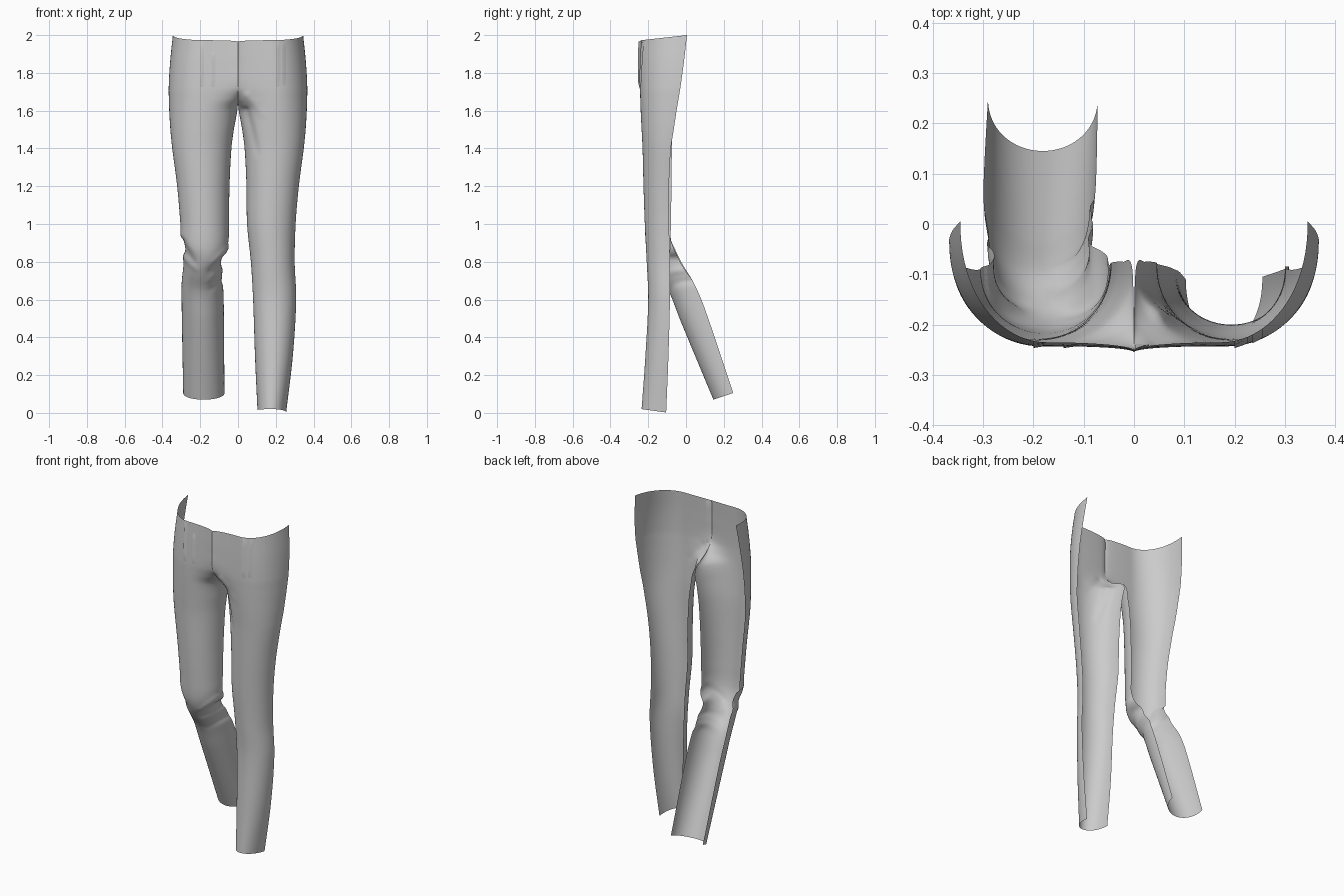
import bpy, bmesh, math
from mathutils import Vector

if "Cube" in bpy.data.objects:
    bpy.data.objects.remove(bpy.data.objects["Cube"])

COLS, STEPS = 40, 9

# Rows: outer seam (x, y, z), front ridge (y, z), inner seam (x, y, z)
def level(z, xo, xi, yo, yf, yi):
    return (xo, yo, z, yf, z, xi, yi, z)

UPPER = [
    (.345, .005, 2.0, -.235, 1.973, 0, -.252, 1.965),
    level(1.85, .360, 0, -.012, -.240, -.254),
    level(1.72, .367, 0, -.030, -.243, -.246),
    level(1.66, .366, 0, -.040, -.242, -.190),
    level(1.60, .364, .004, -.050, -.240, -.085),
    level(1.50, .358, .022, -.065, -.235, -.075),
    level(1.40, .348, .035, -.080, -.230, -.075),
    level(1.20, .322, .045, -.090, -.225, -.077),
    level(1.00, .305, .048, -.090, -.218, -.080),
]
STRAIGHT = UPPER + [
    level(.80, .300, .068, -.085, -.208, -.085),
    level(.60, .308, .080, -.085, -.200, -.090),
    level(.30, .290, .090, -.093, -.215, -.095),
    (.255, -.105, .002, -.235, .02, .103, -.110, .015),
]
BENT = UPPER + [
    (.303, -.085, .93, -.210, .87, .050, -.080, .92),
    (.285, -.060, .87, -.190, .80, .065, -.060, .86),
    (.288, -.020, .79, -.150, .73, .088, -.020, .78),
    (.298, .040, .69, -.090, .64, .080, .040, .69),
    (.298, .100, .55, -.030, .49, .075, .100, .55),
    (.290, .250, .105, .145, .07, .072, .250, .105),
]


def row_at(rows, s):
    """Smooth interpolation between rows; s counts rows from the waist."""
    knots = [0]
    for a, b in zip(rows, rows[1:]):
        knots.append(knots[-1] + math.hypot(a[3] - b[3], a[4] - b[4]))
    n = len(rows) - 1
    i = min(int(s), n - 1)
    t = s - i

    def slope(k, c):
        a, b = max(k - 1, 0), min(k + 1, n)
        return (rows[b][c] - rows[a][c]) / (knots[b] - knots[a])
    h = knots[i + 1] - knots[i]
    return [(2*t**3 - 3*t*t + 1) * rows[i][c] + (t**3 - 2*t*t + t) * h * slope(i, c)
            + (3*t*t - 2*t**3) * rows[i + 1][c] + (t**3 - t*t) * h * slope(i + 1, c)
            for c in range(8)]


def shell_point(rows, s, u, side):
    """Point on the half tube; u runs 0 (outer seam) to 1 (inner seam)."""
    xo, yo, zo, yf, zf, xi, yi, zi = row_at(rows, s)
    xi = max(xi, 0)
    f = max(math.sin(math.pi * u), 0) ** .93
    x = (xo + xi) / 2 + (xo - xi) / 2 * math.cos(math.pi * u)
    ye, ze = (yo, zo) if u < .5 else (yi, zi)
    return Vector((side * x, ye + (yf - ye) * f, ze + (zf - ze) * f))


def add_grid(bm, pts, flip):
    grid = [[bm.verts.new(p) for p in row] for row in pts]
    for a, b in zip(grid, grid[1:]):
        for j in range(len(a) - 1):
            quad = [a[j], b[j], b[j + 1], a[j + 1]]
            bm.faces.new(quad[::-1] if flip else quad)


def finish(bm, name):
    mesh = bpy.data.meshes.new(name)
    bm.to_mesh(mesh)
    bm.free()
    mesh.polygons.foreach_set("use_smooth", [True] * len(mesh.polygons))
    obj = bpy.data.objects.new(name, mesh)
    bpy.context.collection.objects.link(obj)
    return obj


# Front trouser shell: straight leg on +x, bent leg on -x
bm = bmesh.new()
for rows, side in ((STRAIGHT, 1), (BENT, -1)):
    total = (len(rows) - 1) * STEPS
    add_grid(bm, [[shell_point(rows, i / STEPS, j / COLS, side) for j in range(COLS + 1)]
                  for i in range(total + 1)], side > 0)
bmesh.ops.remove_doubles(bm, verts=bm.verts, dist=.0004)

# Cloth folds: x, z start, x, z end, width, depth along the normal
FOLDS = [
    (.04, 1.60, .10, 1.38, .018, -.012), (.05, 1.68, .13, 1.58, .02, .006),
    (-.30, .91, -.24, .80, .016, -.012), (-.30, .84, -.22, .76, .016, .008),
    (-.05, .88, -.13, .80, .014, .010), (-.07, .82, -.15, .75, .014, -.010),
    (-.08, .76, -.16, .70, .014, .008), (-.08, .70, -.15, .65, .014, -.007),
]
bm.normal_update()
moves = []
for v in bm.verts:
    d = 0
    p = Vector((v.co.x, v.co.z))
    for ax, az, bx, bz, w, depth in FOLDS:
        a, ab = Vector((ax, az)), Vector((bx - ax, bz - az))
        t = min(max((p - a).dot(ab) / ab.length_squared, 0), 1)
        d += depth * (1 - .7 * t) * math.exp(-((p - a - ab * t).length / w) ** 2)
    moves.append((v, v.normal * d))
for v, m in moves:
    v.co += m
finish(bm, "trouser_front")


# Thin cloth strips that follow the shell: waist pleats and the inner fly
def strip(name, side, s0, s1, x0, x1, lift0, lift1):
    def at(s, x):
        row = row_at(UPPER, s)
        mid = row[0] / 2
        u = math.acos(max(-1, min(1, (x - mid) / mid))) / math.pi
        return shell_point(UPPER, s, u, side)
    pts = []
    for i in range(17):
        s = s0 + (s1 - s0) * i / 16
        fade = math.sin(math.pi * min(i, 16 - i, 3) / 6)
        pts.append([at(s, x0 + (x1 - x0) * k / 4) + Vector((
            0, -fade * (lift0 + (lift1 - lift0) * k / 4), 0)) for k in range(5)])
    b = bmesh.new()
    add_grid(b, pts, (side > 0) == (x1 < x0))
    finish(b, name)


strip("pleat_right_inner", 1, .05, 1.95, .225, .20, .0005, .005)
strip("pleat_right_outer", 1, .05, 1.9, .255, .235, .0005, .004)
strip("pleat_left_outer", -1, .05, 1.95, .18, .20, .0005, .005)
strip("pleat_left_inner", -1, .5, 1.95, .12, .14, .0005, .004)
strip("fly_facing", 1, .02, 2.3, .03, .002, -.005, -.003)
